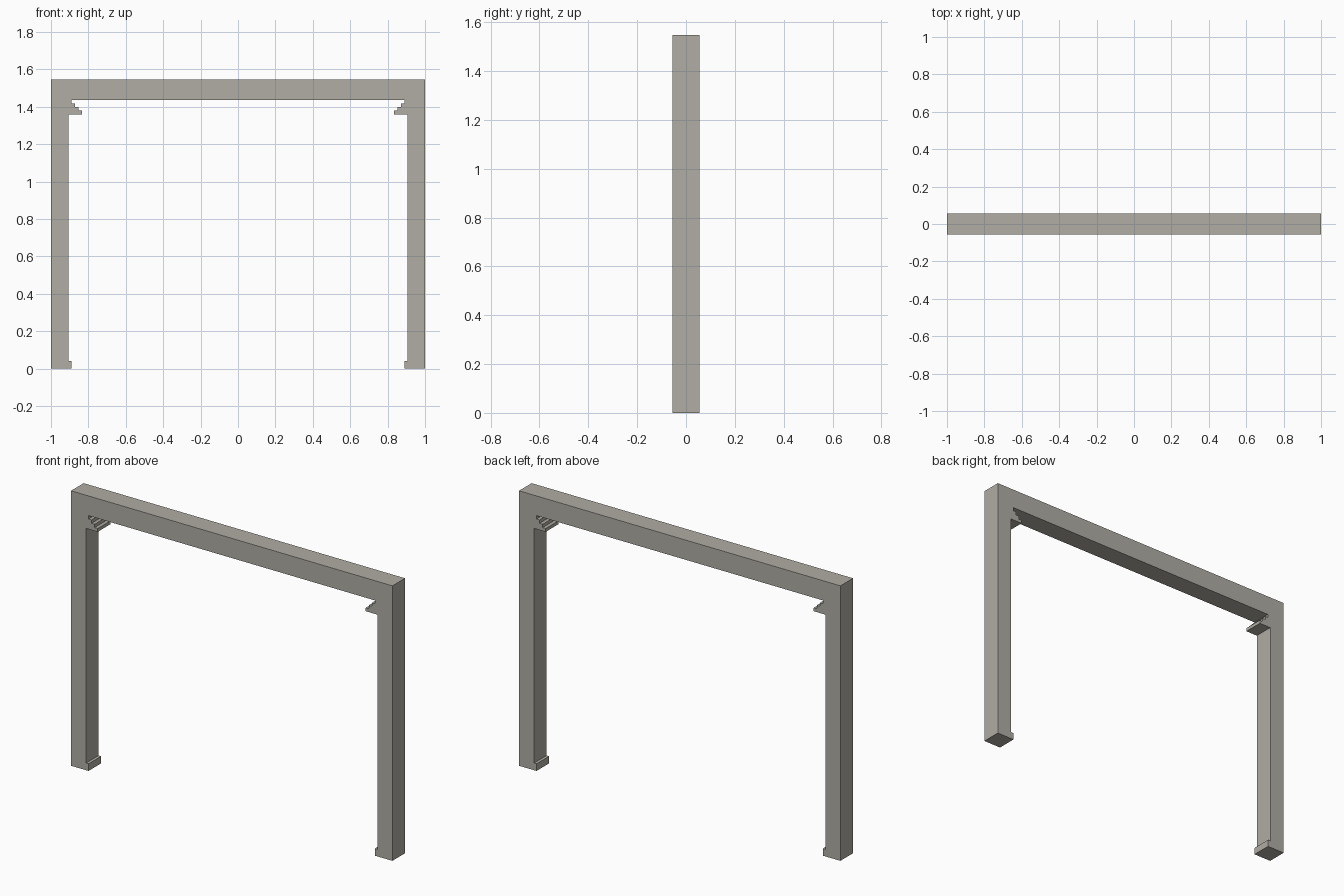
import bpy
import bmesh

if "Cube" in bpy.data.objects:
    bpy.data.objects.remove(bpy.data.objects["Cube"], do_unlink=True)

HALF_DEPTH = 0.056
TOP = 1.547
BEAM_BOTTOM = 1.436
POST_INNER = 0.907
FOOT_INNER = 0.891
FOOT_TOP = 0.04
STEP = 0.019

stone = bpy.data.materials.new("warm grey stone")
stone.use_nodes = True
colour = (0.434, 0.418, 0.376, 1)
stone.diffuse_color = colour
stone.node_tree.nodes["Principled BSDF"].inputs["Base Color"].default_value = colour

# Left half of the outline: outer edge, foot, post, then stepped corbel
half = [(1, TOP), (1, 0), (FOOT_INNER, 0), (FOOT_INNER, FOOT_TOP),
        (POST_INNER, FOOT_TOP), (POST_INNER, BEAM_BOTTOM - 4 * STEP)]
for i in (3, 2, 1, 0):
    x = FOOT_INNER - i * STEP
    half += [(x, BEAM_BOTTOM - (i + 1) * STEP), (x, BEAM_BOTTOM - i * STEP)]

# Mirror it into one closed outline and extrude through the depth
outline = half + [(-x, z) for x, z in reversed(half)]
bm = bmesh.new()
front = bm.faces.new([bm.verts.new((x, -HALF_DEPTH, z)) for x, z in outline])
extruded = bmesh.ops.extrude_face_region(bm, geom=[front], use_keep_orig=True)
back_verts = [g for g in extruded["geom"] if isinstance(g, bmesh.types.BMVert)]
bmesh.ops.translate(bm, verts=back_verts, vec=(0, 2 * HALF_DEPTH, 0))
bmesh.ops.recalc_face_normals(bm, faces=bm.faces)

mesh = bpy.data.meshes.new("portal_frame")
bm.to_mesh(mesh)
bm.free()
mesh.materials.append(stone)
frame = bpy.data.objects.new("portal_frame", mesh)
bpy.context.collection.objects.link(frame)
